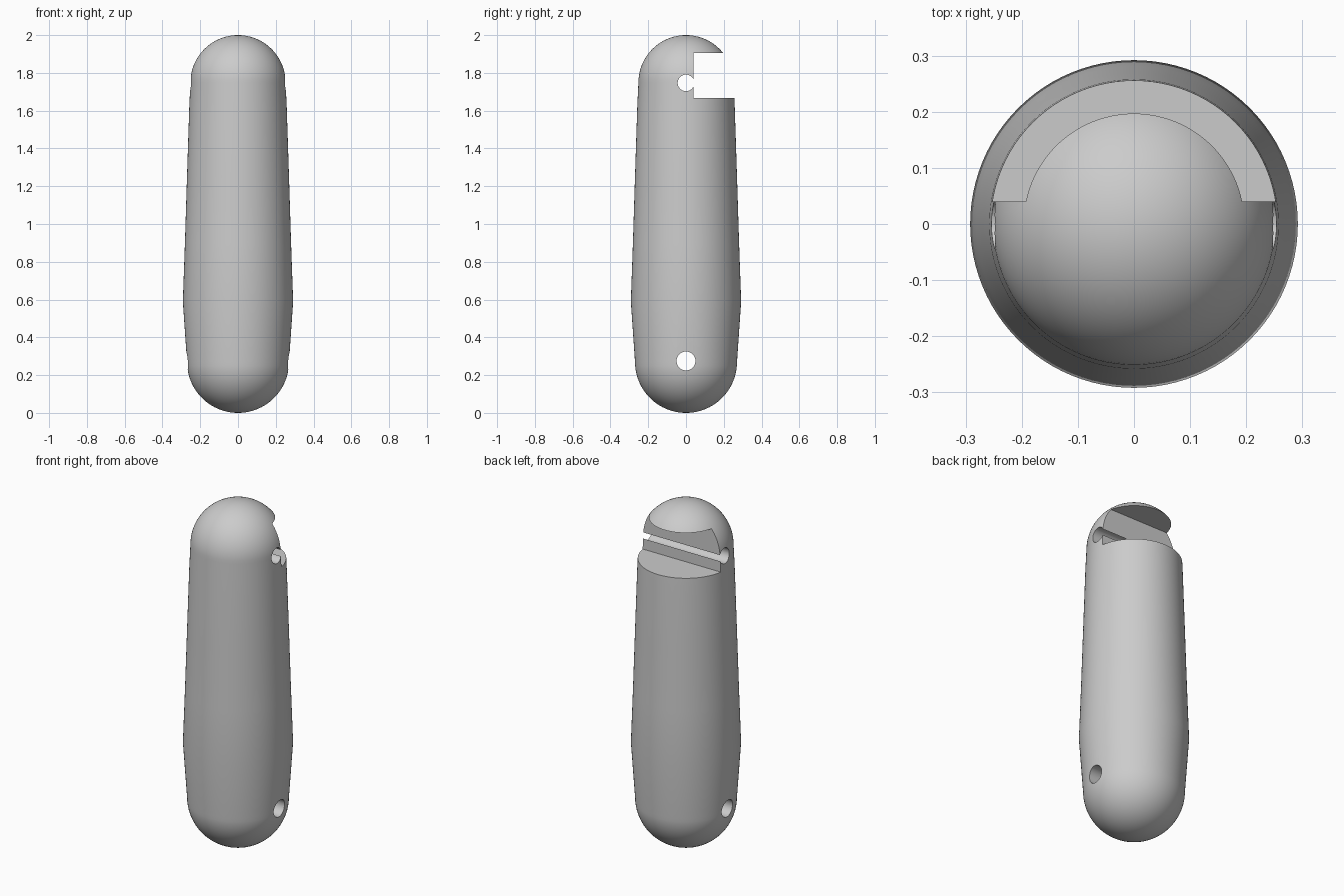
import bpy
import bmesh
from math import sin, cos, radians, pi
from mathutils import Matrix

cube = bpy.data.objects.get("Cube")
if cube:
    bpy.data.objects.remove(cube, do_unlink=True)

SEGMENTS = 96
ARC_STEPS = 20

grey = bpy.data.materials.new("plain grey")
grey.use_nodes = True
colour = (0.6, 0.6, 0.6, 1)
grey.diffuse_color = colour
grey.node_tree.nodes["Principled BSDF"].inputs["Base Color"].default_value = colour


def add_object(name, bm):
    bmesh.ops.recalc_face_normals(bm, faces=bm.faces)
    mesh = bpy.data.meshes.new(name)
    bm.to_mesh(mesh)
    bm.free()
    mesh.materials.append(grey)
    obj = bpy.data.objects.new(name, mesh)
    bpy.context.collection.objects.link(obj)
    return obj


def arc(radius, centre, start, end):
    """Radius and height pairs along a rounded end."""
    angles = [radians(start + (end - start) * i / ARC_STEPS) for i in range(ARC_STEPS + 1)]
    return [(radius * cos(a), centre + radius * sin(a)) for a in angles]


def lathe(name, profile):
    bm = bmesh.new()
    verts = [bm.verts.new((max(r, 0), 0, z)) for r, z in profile]
    edges = [bm.edges.new(pair) for pair in zip(verts, verts[1:])]
    bmesh.ops.spin(bm, geom=verts + edges, cent=(0, 0, 0), axis=(0, 0, 1),
                   angle=2 * pi, steps=SEGMENTS)
    bmesh.ops.remove_doubles(bm, verts=bm.verts, dist=0.0001)
    return add_object(name, bm)


def cut(target, cutter):
    mod = target.modifiers.new("cut", "BOOLEAN")
    mod.operation = "DIFFERENCE"
    mod.solver = "EXACT"
    mod.object = cutter
    bpy.context.view_layer.objects.active = target
    bpy.ops.object.modifier_apply(modifier=mod.name)
    bpy.data.objects.remove(cutter, do_unlink=True)


def cross_hole(name, radius, z):
    bm = bmesh.new()
    bmesh.ops.create_cone(bm, cap_ends=True, segments=48, radius1=radius, radius2=radius,
                          depth=1, matrix=Matrix.Translation((0, 0, z))
                          @ Matrix.Rotation(pi / 2, 4, "Y"))
    return add_object(name, bm)


# Tapered handle body with two rounded ends
taper = [(0.292, 0.59), (0.281, 0.9), (0.27, 1.25), (0.258, 1.62)]
profile = arc(0.27, 0.27, -90, 0) + taper + arc(0.252, 1.748, 0, 90)
handle = lathe("handle_body", profile)

# Rectangular notch across the upper back
bm = bmesh.new()
bmesh.ops.create_cube(bm, size=1)
bmesh.ops.scale(bm, vec=(1, 0.4, 0.238), verts=bm.verts)
bmesh.ops.translate(bm, vec=(0, 0.24, 1.786), verts=bm.verts)
cut(handle, add_object("notch_cutter", bm))

# Cross holes, the upper one breaking into the notch
cut(handle, cross_hole("upper_hole_cutter", 0.044, 1.747))
cut(handle, cross_hole("lower_hole_cutter", 0.05, 0.275))

# Smooth rounded surfaces with crisp cut edges
bpy.ops.object.select_all(action="DESELECT")
handle.select_set(True)
bpy.context.view_layer.objects.active = handle
bpy.ops.object.shade_smooth_by_angle(angle=radians(30))
